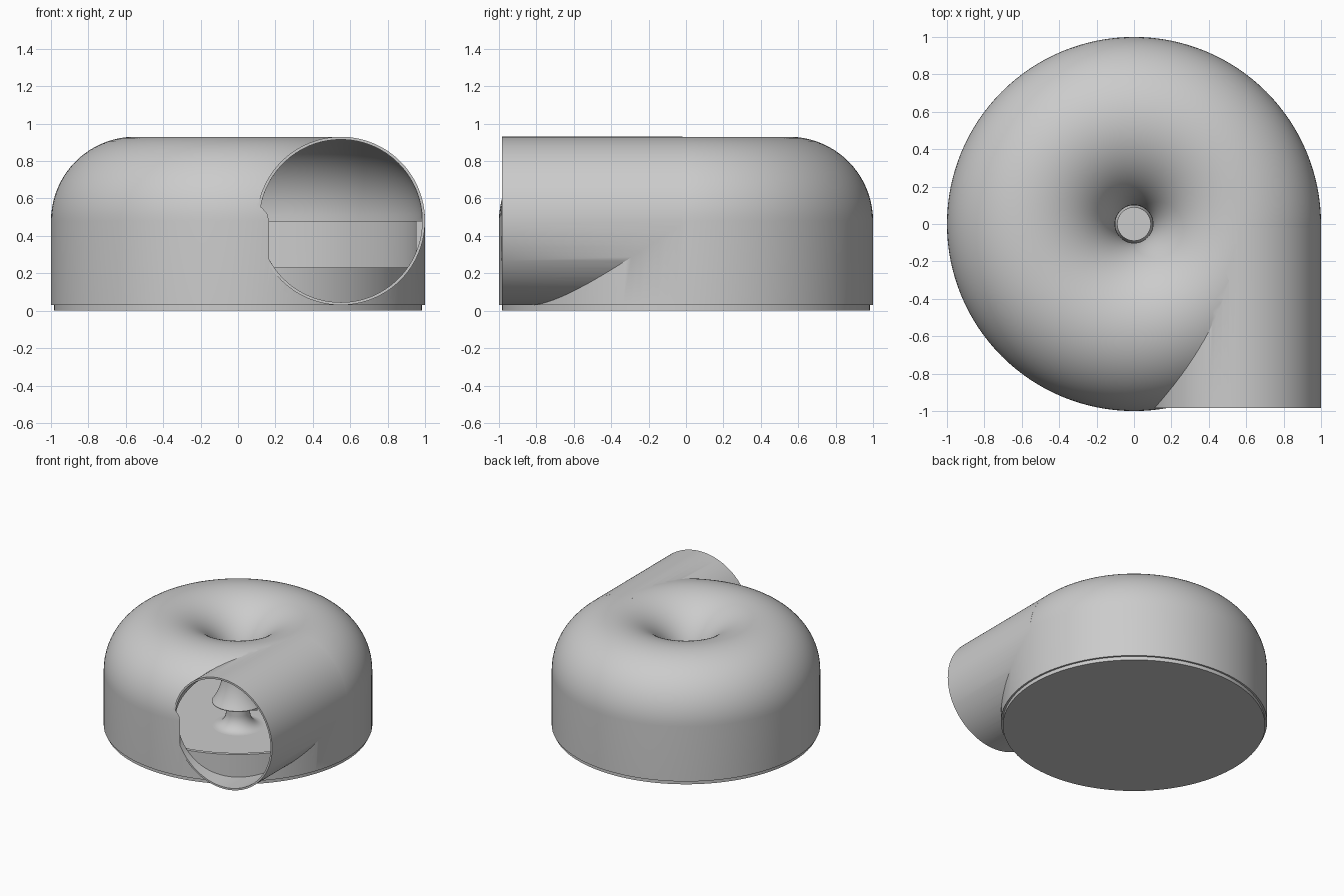
import bpy, bmesh, math
from mathutils import Matrix, Vector

if "Cube" in bpy.data.objects:
    bpy.data.objects.remove(bpy.data.objects["Cube"])

grey = bpy.data.materials.new("light_grey")
grey.use_nodes = True
grey.diffuse_color = (0.6, 0.6, 0.6, 1)
grey.node_tree.nodes["Principled BSDF"].inputs["Base Color"].default_value = (0.6, 0.6, 0.6, 1)

RING, MID, TUBE, WALL = 0.55, 0.48, 0.45, 0.015   # torus centre line, height, radius, thickness
LIP, FLOOR, FRONT = 0.23, 0.03, -0.985


def make_object(name, bm):
    bmesh.ops.recalc_face_normals(bm, faces=bm.faces)
    mesh = bpy.data.meshes.new(name)
    bm.to_mesh(mesh)
    bm.free()
    mesh.materials.append(grey)
    obj = bpy.data.objects.new(name, mesh)
    bpy.context.collection.objects.link(obj)
    return obj


def revolve(name, profile, steps=128):
    """Spin a closed (radius, height) profile about z."""
    bm = bmesh.new()
    verts = [bm.verts.new((r, 0, z)) for r, z in profile]
    edges = [bm.edges.new((v, verts[(i + 1) % len(verts)])) for i, v in enumerate(verts)]
    bmesh.ops.spin(bm, geom=verts + edges, cent=(0, 0, 0), axis=(0, 0, 1),
                   angle=math.tau, steps=steps, use_merge=True)
    bmesh.ops.remove_doubles(bm, verts=bm.verts, dist=0.0001)
    return make_object(name, bm)


def rod(name, radius, y0, y1):
    """Cylinder along y on the tube's centre line."""
    bm = bmesh.new()
    place = Matrix.Translation(Vector((RING, (y0 + y1) / 2, MID))) @ Matrix.Rotation(math.pi / 2, 4, 'X')
    bmesh.ops.create_cone(bm, cap_ends=True, segments=128, radius1=radius,
                          radius2=radius, depth=y1 - y0, matrix=place)
    return make_object(name, bm)


def arc(radius, steps=48):
    """Tube section from the outer wall over the top and down to the funnel lip."""
    end = math.pi + math.asin((MID - LIP) / radius)
    return [(RING + radius * math.cos(end * i / steps), MID + radius * math.sin(end * i / steps))
            for i in range(steps + 1)]


def combine(target, other, operation):
    mod = target.modifiers.new(operation.lower(), 'BOOLEAN')
    mod.operation, mod.object, mod.solver = operation, other, 'EXACT'
    bpy.context.view_layer.objects.active = target
    bpy.ops.object.modifier_apply(modifier=mod.name)
    bpy.data.objects.remove(other)


# Rounded housing with a central funnel, joined to the straight outlet and hollowed
housing = revolve("blower_housing", [(1, FLOOR)] + arc(TUBE) + [(0.19, LIP - 0.004), (0.94, FLOOR)])
cavity = revolve("cavity_cutter", [(0.955, 0), (0.955, MID)] + arc(TUBE - WALL) + [(0.18, 0)])
combine(housing, rod("outlet_pipe", TUBE, FRONT, -0.02), 'UNION')
combine(housing, cavity, 'DIFFERENCE')
combine(housing, rod("outlet_bore", TUBE - WALL, FRONT - 0.001, -0.06), 'DIFFERENCE')

# Base lid with an upright flange and a flared centre hub
lid = revolve("base_lid", [(0, 0), (0.985, 0), (0.985, FLOOR), (0.953, FLOOR), (0.953, LIP),
                           (0.925, LIP), (0.925, FLOOR), (0, FLOOR)])
flare = [(0.09 + 0.1 * (1 - math.sin(t * math.pi / 20)), FLOOR + 0.11 * (1 - math.cos(t * math.pi / 20)))
         for t in range(11)]
hub = revolve("centre_hub", [(0, FLOOR)] + flare + [(0.09, 0.22), (0, 0.22)], 64)

# Smooth shading with sharp rims
bpy.ops.object.select_all(action='DESELECT')
for obj in (housing, lid, hub):
    obj.select_set(True)
bpy.context.view_layer.objects.active = housing
bpy.ops.object.shade_smooth_by_angle(angle=math.radians(30))
